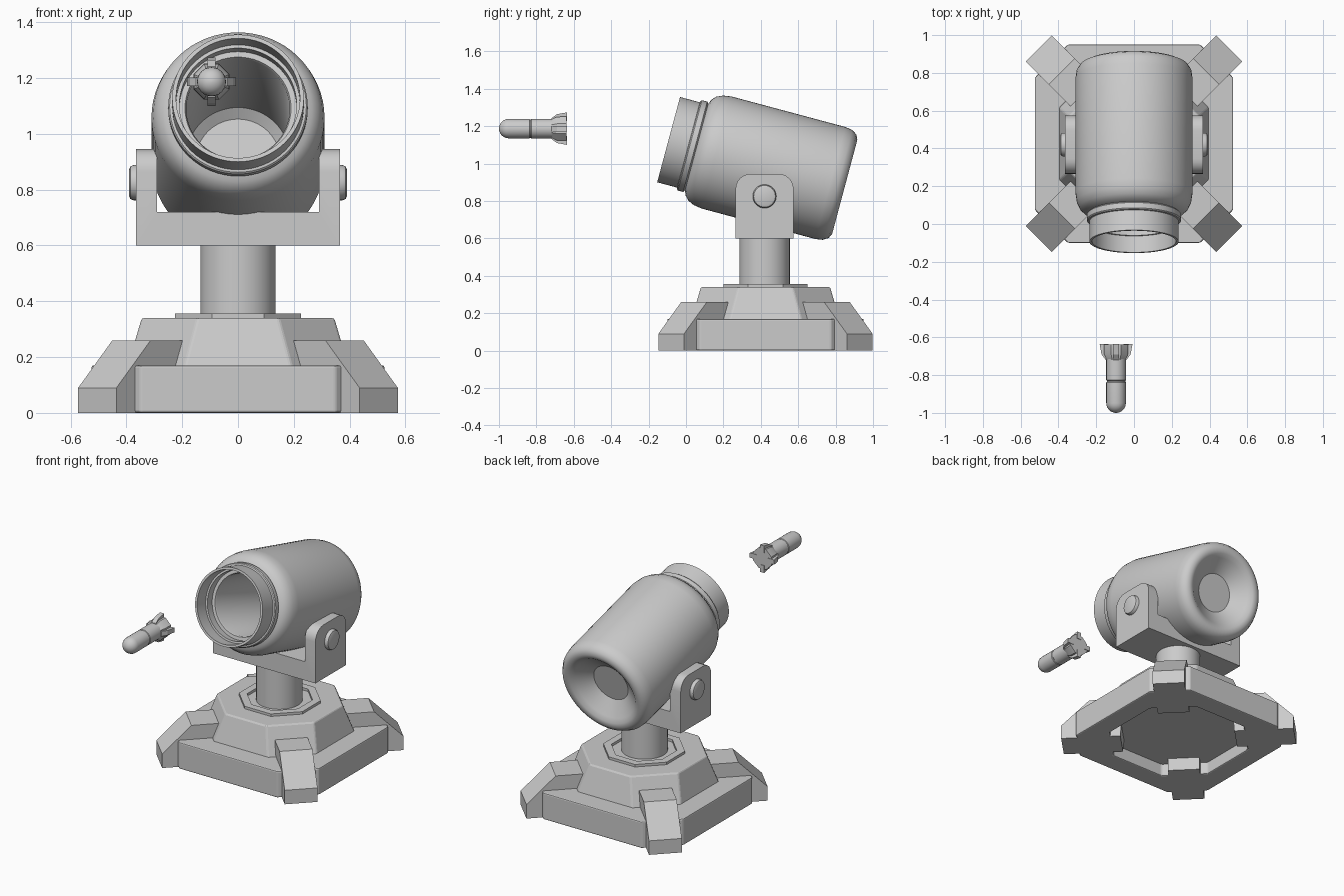
import bpy, bmesh
from math import sin, cos, pi, radians
from mathutils import Matrix, Vector

if "Cube" in bpy.data.objects:
    bpy.data.objects.remove(bpy.data.objects["Cube"])

CY = 0.425                                   # y centre of the stand
T = Matrix.Translation
R = lambda deg, ax: Matrix.Rotation(radians(deg), 4, ax)


def loft(name, rings, mat=Matrix(), closed=False, bevel=0, smooth=False, edit=None):
    """Skin consecutive point rings; cap both ends, or join last to first."""
    bm = bmesh.new()
    vs = [[bm.verts.new(p) for p in ring] for ring in rings]
    n = len(vs[0])
    pairs = list(zip(vs, vs[1:])) + ([(vs[-1], vs[0])] if closed else [])
    for a, b in pairs:
        for i in range(n):
            j = (i + 1) % n
            bm.faces.new((a[i], a[j], b[j], b[i]))
    if not closed:
        bm.faces.new(vs[0])
        bm.faces.new(vs[-1])
    if edit:
        edit(bm)
    bmesh.ops.recalc_face_normals(bm, faces=bm.faces)
    bm.transform(mat)
    me = bpy.data.meshes.new(name)
    bm.to_mesh(me)
    bm.free()
    ob = bpy.data.objects.new(name, me)
    bpy.context.collection.objects.link(ob)
    if smooth:
        bpy.ops.object.select_all(action='DESELECT')
        ob.select_set(True)
        bpy.context.view_layer.objects.active = ob
        bpy.ops.object.shade_smooth_by_angle(angle=radians(35))
    if bevel:
        m = ob.modifiers.new("bevel", 'BEVEL')
        m.width, m.segments = bevel, 2
    return ob


def lathe(name, prof, mat, n=48, bevel=0):
    """Revolve (radius, distance) points around local y."""
    rings = [[(r * cos(2 * pi * i / n), t, r * sin(2 * pi * i / n)) for i in range(n)]
             for r, t in prof]
    return loft(name, rings, mat, smooth=True, bevel=bevel)


def prism(name, poly, h, mat=Matrix(), **kw):
    """Extrude an xz outline by h to both sides along y."""
    return loft(name, [[(a, s * h, b) for a, b in poly] for s in (-1, 1)], mat, **kw)


def octa(w, f, z):
    """Octagon with half width w and half side length f."""
    return [(x, y + CY, z) for x, y in ((w, -f), (w, f), (f, w), (-f, w),
                                        (-w, f), (-w, -f), (-f, -w), (f, -w))]


# Stand: outer rim, sloped tower, collar, column
loft("base_rim", [octa(.525, .35, 0), octa(.525, .35, .17), octa(.39, .19, .17),
                  octa(.39, .19, 0)], closed=True, bevel=.008)
loft("base_tower", [octa(.415, .2, .08), octa(.395, .19, .17), octa(.345, .145, .34)], bevel=.008)
loft("base_collar", [octa(.225, .093, .335), octa(.225, .093, .356), octa(.18, .075, .356),
                     octa(.18, .075, .335)], closed=True)
lathe("column", [(.135, .3), (.135, .62)], T((0, CY - .005, 0)) @ R(90, 'X'))

# Four diagonal feet
foot = [(.35, 0), (.713, 0), (.713, .09), (.54, .26), (.33, .26)]
for k in range(4):
    prism(f"foot_{k + 1}", foot, .097, T((0, CY, 0)) @ R(45 + 90 * k, 'Z'))


# Yoke: U outline with rounded arm tops
def round_arms(bm):
    es = [e for e in bm.edges if all(v.co.z > .94 for v in e.verts)
          and abs(e.verts[0].co.y - e.verts[1].co.y) < 1e-4]
    bmesh.ops.bevel(bm, geom=es, offset=.08, segments=6, profile=.5, affect='EDGES')


u = [(-.365, .6), (.365, .6), (.365, .945), (.29, .945), (.29, .72),
     (-.29, .72), (-.29, .945), (-.365, .945)]
prism("yoke", u, .155, T((0, .42, 0)), edit=round_arms, smooth=True)

# Pivot pins
for side, ang in (("right", -90), ("left", 90)):
    lathe(f"pivot_pin_{side}", [(.063, .3), (.063, .375), (.058, .386), (.048, .39)],
          T((0, .42, .825)) @ R(ang, 'Z'), 32)

# Barrel: one revolved profile from the bore end, round the lip, to the rear dish
barrel = [(.15, .85), (.185, .82), (.185, .15), (.19, .14), (.21, .14), (.21, .09), (.222, .09),
          (.222, 0), (.236, 0), (.236, .11), (.245, .112), (.25, .118), (.25, .147), (.24, .155),
          (.265, .165), (.288, .187), (.303, .22), (.31, .265), (.31, .895), (.304, .935),
          (.286, .963), (.26, .975), (.232, .97), (.208, .95), (.12, .885)]
lathe("barrel", barrel, T((0, -.093, 1.128)) @ R(-15, 'X'), 64)

# Projectile: round-nosed body, flared tail and four fins
at = T((-.095, 0, 1.187))
nose = [(max(.003, .052 * sin(a * pi / 12)), -.948 - .052 * cos(a * pi / 12)) for a in range(7)]
lathe("projectile_body", nose + [(.052, -.838), (.049, -.835), (.049, -.83), (.052, -.827),
                                 (.052, -.70)], at, 24)
lathe("projectile_tail", [(.053, -.72), (.068, -.69), (.07, -.638)], at @ R(22.5, 'Y'), 8)
fin = [(.04, -.72), (.055, -.72), (.077, -.69), (.087, -.635), (.04, -.635)]
for k in range(4):
    prism(f"projectile_fin_{k + 1}", fin, .015, at @ R(90 * k, 'Y') @ R(-90, 'X'))
